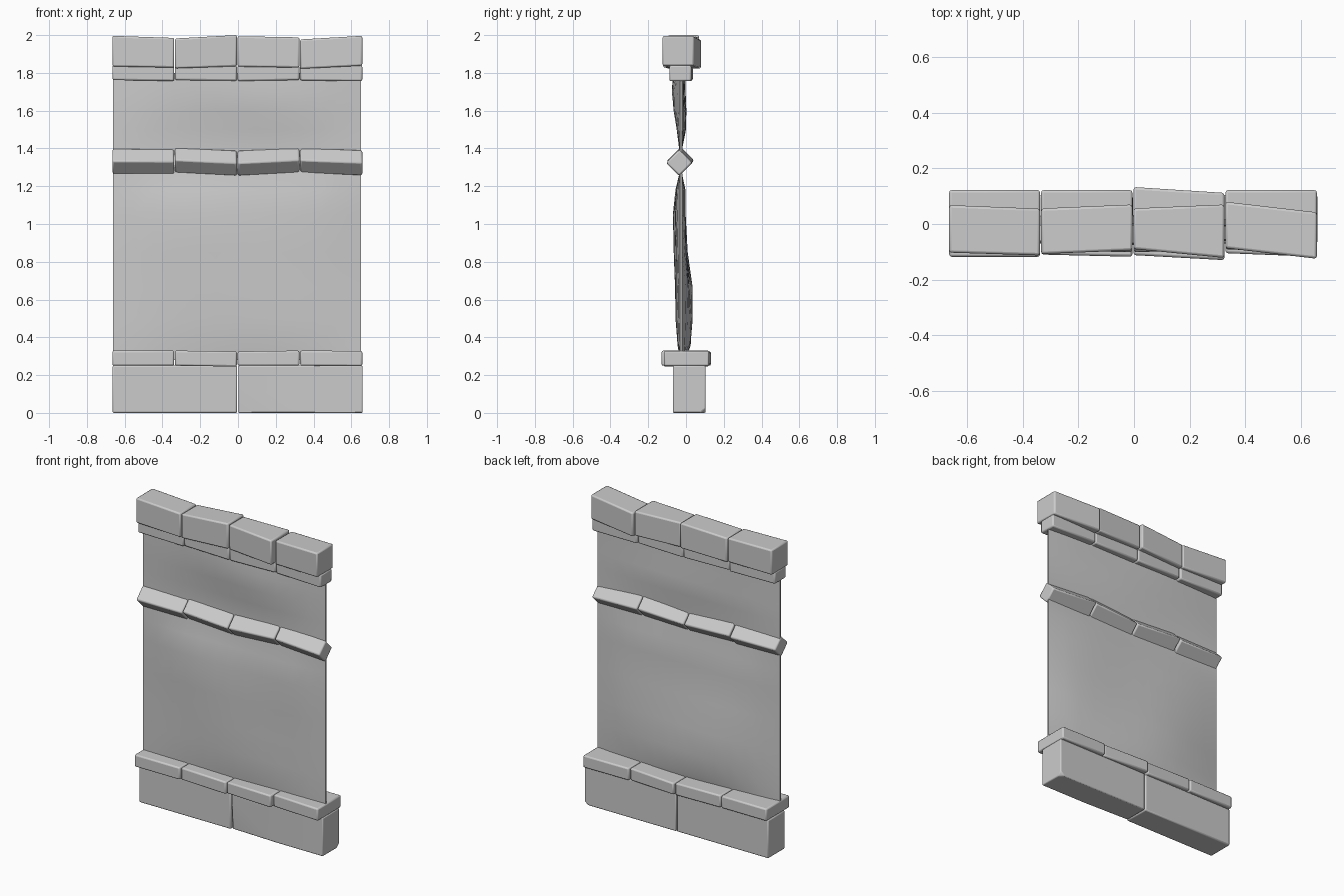
import bpy, bmesh, math
from mathutils import Vector

if "Cube" in bpy.data.objects:
    bpy.data.objects.remove(bpy.data.objects["Cube"])


def finish(bm, name, bevel=0.0):
    bmesh.ops.recalc_face_normals(bm, faces=bm.faces)
    me = bpy.data.meshes.new(name)
    bm.to_mesh(me)
    bm.free()
    ob = bpy.data.objects.new(name, me)
    bpy.context.collection.objects.link(ob)
    bpy.context.view_layer.objects.active = ob
    for o in bpy.context.selected_objects:
        o.select_set(False)
    ob.select_set(True)
    if bevel:
        m = ob.modifiers.new("worn_edges", 'BEVEL')
        m.width, m.segments, m.limit_method = bevel, 2, 'ANGLE'
        m.angle_limit = math.radians(40)
    bpy.ops.object.shade_smooth_by_angle(angle=math.radians(40))
    return ob


def loft(x0, a, x1, b):
    """Solid between two cross-sections of (y, z) points."""
    bm = bmesh.new()
    ra = [bm.verts.new((x0, y, z)) for y, z in a]
    rb = [bm.verts.new((x1, y, z)) for y, z in b]
    n = len(ra)
    for i in range(n):
        j = (i + 1) % n
        bm.faces.new((ra[i], ra[j], rb[j], rb[i]))
    bm.faces.new(ra)
    bm.faces.new(rb)
    return bm


def rect(y0, y1, z0, z1):
    return [(y0, z0), (y1, z0), (y1, z1), (y0, z1)]


def diamond(y, z, r):
    return [(y - r, z), (y, z - r), (y + r, z), (y, z + r)]


def chip(bm, co, no):
    """Cut a corner off on the side the normal points to, and cap it."""
    r = bmesh.ops.bisect_plane(bm, geom=bm.verts[:] + bm.edges[:] + bm.faces[:],
                               plane_co=co, plane_no=no, clear_outer=True)
    edges = [e for e in r['geom_cut'] if isinstance(e, bmesh.types.BMEdge)]
    bmesh.ops.holes_fill(bm, edges=edges)


XS = [-0.667, -0.336, -0.004, 0.327, 0.66]

# Base: two long stones, the right one chipped
base = rect(-0.07, 0.103, 0.0, 0.25)
finish(loft(-0.665, base, -0.004, base), "base_stone_left", 0.008)
bm = loft(0.002, base, 0.66, base)
p, q, r = Vector((0, -0.07, 0.19)), Vector((0.32, -0.07, 0.01)), Vector((0, -0.058, 0.0))
n = (q - p).cross(r - p)
chip(bm, p, n if n.y < 0 else -n)
chip(bm, Vector((0.66, 0.075, 0.0)), Vector((0.6, 0.6, -0.7)))
finish(bm, "base_stone_right", 0.006)

# Four stones per course: (left section, right section)
ledge = [(rect(-0.118, 0.122, 0.25, 0.33), rect(-0.118, 0.122, 0.25, 0.33)),
         (rect(-0.11, 0.122, 0.25, 0.33), rect(-0.118, 0.122, 0.245, 0.325)),
         (rect(-0.112, 0.133, 0.25, 0.325), rect(-0.13, 0.112, 0.25, 0.33)),
         (rect(-0.105, 0.122, 0.25, 0.33), rect(-0.118, 0.122, 0.248, 0.328))]
rail = [(diamond(-0.034, 1.332, 0.069), diamond(-0.03, 1.330, 0.069)),
        (diamond(-0.03, 1.338, 0.069), diamond(-0.036, 1.322, 0.069)),
        (diamond(-0.036, 1.322, 0.069), diamond(-0.028, 1.338, 0.069)),
        (diamond(-0.026, 1.337, 0.069), diamond(-0.036, 1.324, 0.069))]
neck = [(rect(-0.082, 0.034, 1.762, 1.84), rect(-0.082, 0.034, 1.757, 1.84)),
        (rect(-0.08, 0.03, 1.762, 1.84), rect(-0.085, 0.034, 1.758, 1.84)),
        (rect(-0.084, 0.034, 1.757, 1.84), rect(-0.08, 0.03, 1.762, 1.84)),
        (rect(-0.078, 0.036, 1.76, 1.84), rect(-0.088, 0.028, 1.756, 1.84))]
coping = [(rect(-0.103, 0.068, 1.834, 1.996), rect(-0.113, 0.055, 1.828, 1.985)),
          (rect(-0.108, 0.056, 1.824, 1.982), rect(-0.095, 0.07, 1.835, 2.0)),
          (rect(-0.09, 0.056, 1.833, 1.994), rect(-0.122, 0.07, 1.828, 1.988)),
          (rect(-0.087, 0.08, 1.822, 1.977), rect(-0.125, 0.042, 1.838, 1.996))]
for name, course in (("ledge", ledge), ("middle_rail", rail),
                     ("neck_moulding", neck), ("coping", coping)):
    for i, (a, b) in enumerate(course):
        finish(loft(XS[i] + 0.002, a, XS[i + 1] - 0.002, b),
               f"{name}_stone_{i + 1}", 0.009)

# Wall panel: thin at the side edges, bulging in the middle, pinched at the rail
# profile rows: z, front y, back y
rows = [(0.28, -0.032, 0.0), (0.36, -0.045, 0.025), (0.5, -0.056, 0.036),
        (0.66, -0.058, 0.038), (0.85, -0.066, 0.012), (1.05, -0.072, 0.002),
        (1.18, -0.06, 0.0), (1.27, -0.036, -0.022), (1.39, -0.036, -0.022),
        (1.5, -0.05, 0.0), (1.6, -0.066, 0.002), (1.7, -0.075, -0.002),
        (1.8, -0.07, 0.0)]
NX = 12
bm = bmesh.new()
skins = []
for side in (0, 1):
    edge_y = (-0.031, -0.02)[side]
    grid = []
    for k, row in enumerate(rows):
        line = []
        for i in range(NX + 1):
            t = i / NX * 2 - 1
            w = (1 - abs(t) ** 3) * (0.85 + 0.15 * math.sin(4 * t + k * 0.7 + side))
            y = edge_y + (row[1 + side] - edge_y) * w
            line.append(bm.verts.new((-0.005 + 0.657 * t, y, row[0])))
        grid.append(line)
    skins.append(grid)
    for k in range(len(rows) - 1):
        for i in range(NX):
            bm.faces.new((grid[k][i], grid[k][i + 1], grid[k + 1][i + 1], grid[k + 1][i]))
f, b = skins
for k in range(len(rows) - 1):
    for i in (0, NX):
        bm.faces.new((f[k][i], f[k + 1][i], b[k + 1][i], b[k][i]))
for k in (0, -1):
    for i in range(NX):
        bm.faces.new((f[k][i], f[k][i + 1], b[k][i + 1], b[k][i]))
finish(bm, "wall_panel")
